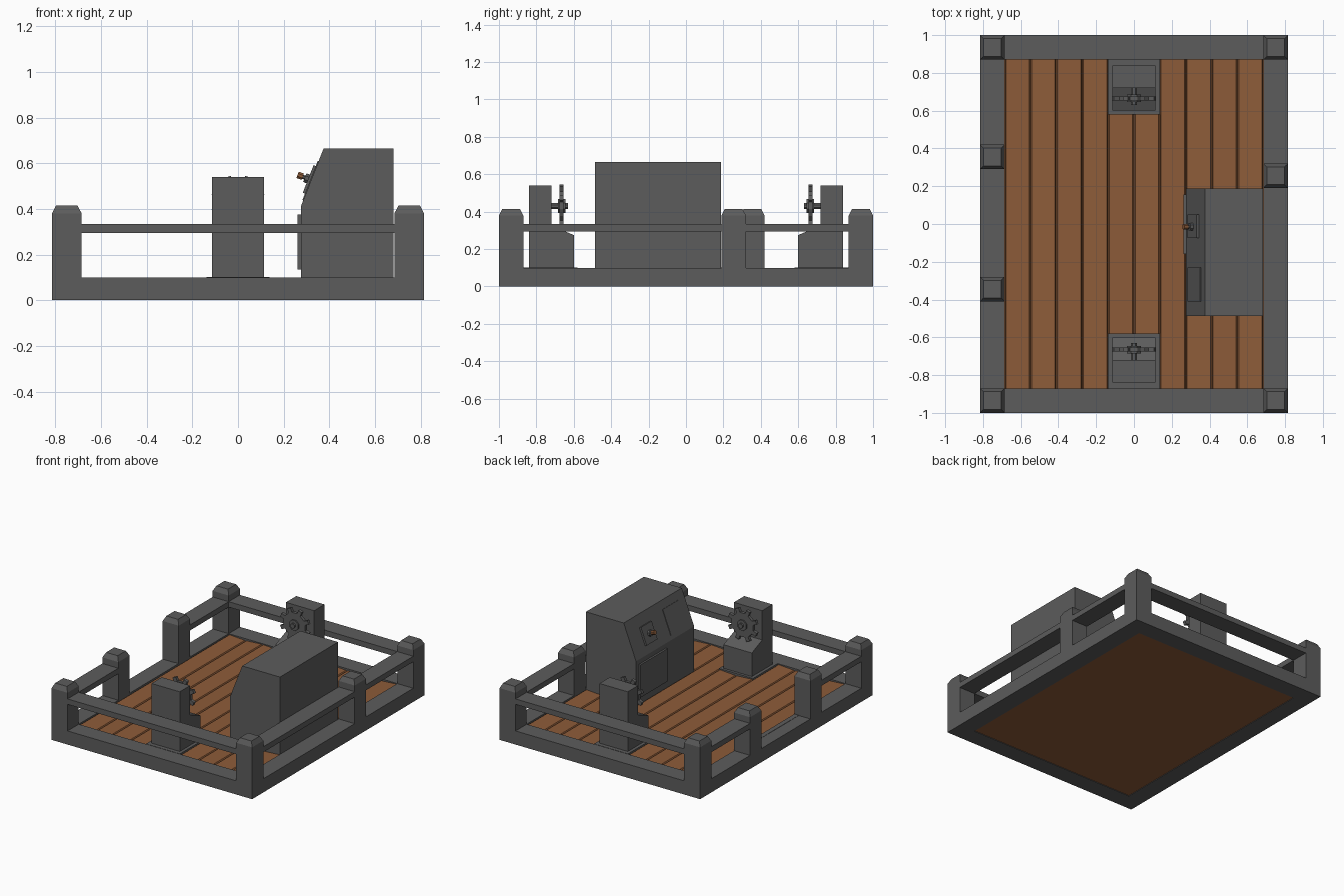
import bpy, math
from mathutils import Vector, Matrix

cube = bpy.data.objects.get("Cube")
if cube:
    bpy.data.objects.remove(cube, do_unlink=True)


def material(name, colour):
    m = bpy.data.materials.new(name)
    m.use_nodes = True
    m.diffuse_color = (*colour, 1)
    bsdf = next(n for n in m.node_tree.nodes if n.type == 'BSDF_PRINCIPLED')
    bsdf.inputs["Base Color"].default_value = (*colour, 1)
    return m


GREY = material("iron_grey", (0.107, 0.107, 0.107))
BROWN = material("warm_brown", (0.27, 0.107, 0.041))


def add(name, verts, faces, mat):
    me = bpy.data.meshes.new(name)
    me.from_pydata([tuple(v) for v in verts], [], faces)
    me.materials.append(mat)
    ob = bpy.data.objects.new(name, me)
    bpy.context.collection.objects.link(ob)
    # consistent outward faces
    import bmesh
    bm = bmesh.new()
    bm.from_mesh(me)
    bmesh.ops.recalc_face_normals(bm, faces=bm.faces)
    bm.to_mesh(me)
    bm.free()
    return ob


def loft(name, rings, mat):
    """Skin closed rings of equal length and cap both ends."""
    n = len(rings[0])
    verts = [v for r in rings for v in r]
    faces = [tuple(range(n)), tuple(range(len(verts) - n, len(verts)))]
    for k in range(len(rings) - 1):
        for i in range(n):
            j = (i + 1) % n
            faces.append((k * n + i, k * n + j, k * n + n + j, k * n + n + i))
    return add(name, verts, faces, mat)


def rect(x0, x1, y0, y1, z):
    return [(x0, y0, z), (x1, y0, z), (x1, y1, z), (x0, y1, z)]


def box(name, x, y, z, mat=GREY):
    return loft(name, [rect(*x, *y, z[0]), rect(*x, *y, z[1])], mat)


X, Y, W = 0.815, 1.0, 0.13       # half sizes and beam width
XI, YI = X - W, Y - W

# Base frame
outer, inner = (-X, X, -Y, Y), (-XI, XI, -YI, YI)
rings = [rect(*outer, 0), rect(*outer, 0.1), rect(*inner, 0.1), rect(*inner, 0)]
add("base_frame", sum(rings, []),
    [(4 * k + i, 4 * k + (i + 1) % 4, (4 * k + 4 + (i + 1) % 4) % 16, (4 * k + 4 + i) % 16)
     for k in range(4) for i in range(4)], GREY)
box("entrance_sill", (-X + 0.095, -XI), (-0.28, 0.29), (0.095, 0.102))

# Floor: underside board and ten slightly tilted planks
box("floor_underside", (-XI, XI), (-YI, YI), (0.004, 0.05), BROWN)
pw = 2 * XI / 10
for i in range(10):
    x0 = -XI + i * pw
    tilt = 0.004 if i % 2 else -0.004
    ring = [(x0 + 0.001, 0.05), (x0 + 0.001, 0.082 - tilt), (x0 + 0.007, 0.09 - tilt),
            (x0 + pw - 0.007, 0.09 + tilt), (x0 + pw - 0.001, 0.082 + tilt), (x0 + pw - 0.001, 0.05)]
    loft(f"floor_plank_{i + 1}", [[(x, y, z) for x, z in ring] for y in (-YI, YI)], BROWN)


# Posts with chamfered caps
def post(name, cx, cy):
    def sq(h, z):
        return rect(cx - h, cx + h, cy - h, cy + h, z)
    h = W / 2
    loft(name, [sq(h, 0.09), sq(h, 0.38), sq(h - 0.018, 0.415)], GREY)


for sx, side in ((1, "left"), (-1, "right")):
    for sy, end in ((-1, "front"), (1, "back")):
        post(f"corner_post_{end}_{side}", sx * (X - W / 2), sy * (Y - W / 2))
post("entrance_post_front", -X + W / 2, -0.345)
post("entrance_post_back", -X + W / 2, 0.355)
post("console_post", X - W / 2, 0.255)

# Rails
RZ = (0.295, 0.335)
box("front_rail", (-XI, XI), (-Y, -YI), RZ)
box("back_rail", (-XI, XI), (YI, Y), RZ)
box("entrance_rail_front", (-X, -XI), (-YI, -0.41), RZ)
box("entrance_rail_back", (-X, -XI), (0.42, YI), RZ)
box("console_rail_front", (XI, X), (-YI, 0.19), RZ)
box("console_rail_back", (XI, X), (0.32, YI), RZ)


# Round parts
def rod(name, start, end, radius, sides, mat=GREY):
    a, b = Vector(start), Vector(end)
    q = (b - a).to_track_quat('Z', 'Y')
    ring = [q @ Vector((radius * math.cos(t), radius * math.sin(t), 0))
            for t in (2 * math.pi * (i + 0.5) / sides for i in range(sides))]
    return loft(name, [[a + v for v in ring], [b + v for v in ring]], mat)


# Pedestals with toothed hand wheels, mirrored front to back
PROFILE = [(0.6, 0.08), (0.6, 0.275), (0.72, 0.325), (0.72, 0.54), (0.84, 0.54), (0.84, 0.08)]
for s, end in ((-1, "front"), (1, "back")):
    box(f"{end}_pedestal_base", (-0.138, 0.138), sorted((s * 0.58, s * YI)), (0.05, 0.102))
    loft(f"{end}_pedestal", [[(x, s * y, z) for y, z in PROFILE] for x in (-0.115, 0.115)], GREY)
    cy, cz = s * 0.665, 0.43
    rod(f"{end}_wheel_shaft", (0, s * 0.73, cz), (0, s * 0.63, cz), 0.018, 8)
    rod(f"{end}_wheel_hub", (0, cy - 0.02, cz), (0, cy + 0.02, cz), 0.04, 8)
    wheel = []
    for i in range(8):
        for da, r in ((-0.27, 0.088), (-0.16, 0.09), (-0.12, 0.12), (0.12, 0.12), (0.16, 0.09), (0.27, 0.088)):
            a = (i + 0.5) * math.pi / 4 + da
            wheel.append((r * math.cos(a), r * math.sin(a)))
    loft(f"{end}_wheel", [[(x, cy + dy, cz + z) for x, z in wheel] for dy in (-0.011, 0.011)], GREY)

# Console with sloped face
console = [(0.275, 0.08), (0.275, 0.41), (0.375, 0.665), (0.682, 0.665), (0.682, 0.08)]
loft("console", [[(x, y, z) for x, z in console] for y in (-0.487, 0.187)], GREY)
box("console_front_panel", (0.261, 0.28), (-0.16, 0.155), (0.135, 0.375))

FOOT = Vector((0.275, 0, 0.41))
UP = Vector((0.1, 0, 0.255)).normalized()
OUT = Vector((-UP.z, 0, UP.x))


def slope(y, u, out):
    return FOOT + UP * u + OUT * out + Vector((0, y, 0))


def slope_plate(name, y0, y1, u0, u1, thick):
    loft(name, [[slope(y0, u0, d), slope(y1, u0, d), slope(y1, u1, d), slope(y0, u1, d)]
                for d in (-0.005, thick)], GREY)


slope_plate("console_screen", -0.41, -0.23, 0.03, 0.215, 0.004)
slope_plate("lever_plate", -0.075, 0.05, 0.06, 0.19, 0.014)
rod("lever_collar", slope(-0.015, 0.125, 0), slope(-0.015, 0.125, 0.03), 0.022, 8)
rod("lever_stem", slope(-0.015, 0.125, 0), slope(-0.015, 0.125, 0.045), 0.01, 8)
rod("lever_knob", slope(-0.015, 0.125, 0.04), slope(-0.015, 0.125, 0.064), 0.016, 8, BROWN)
